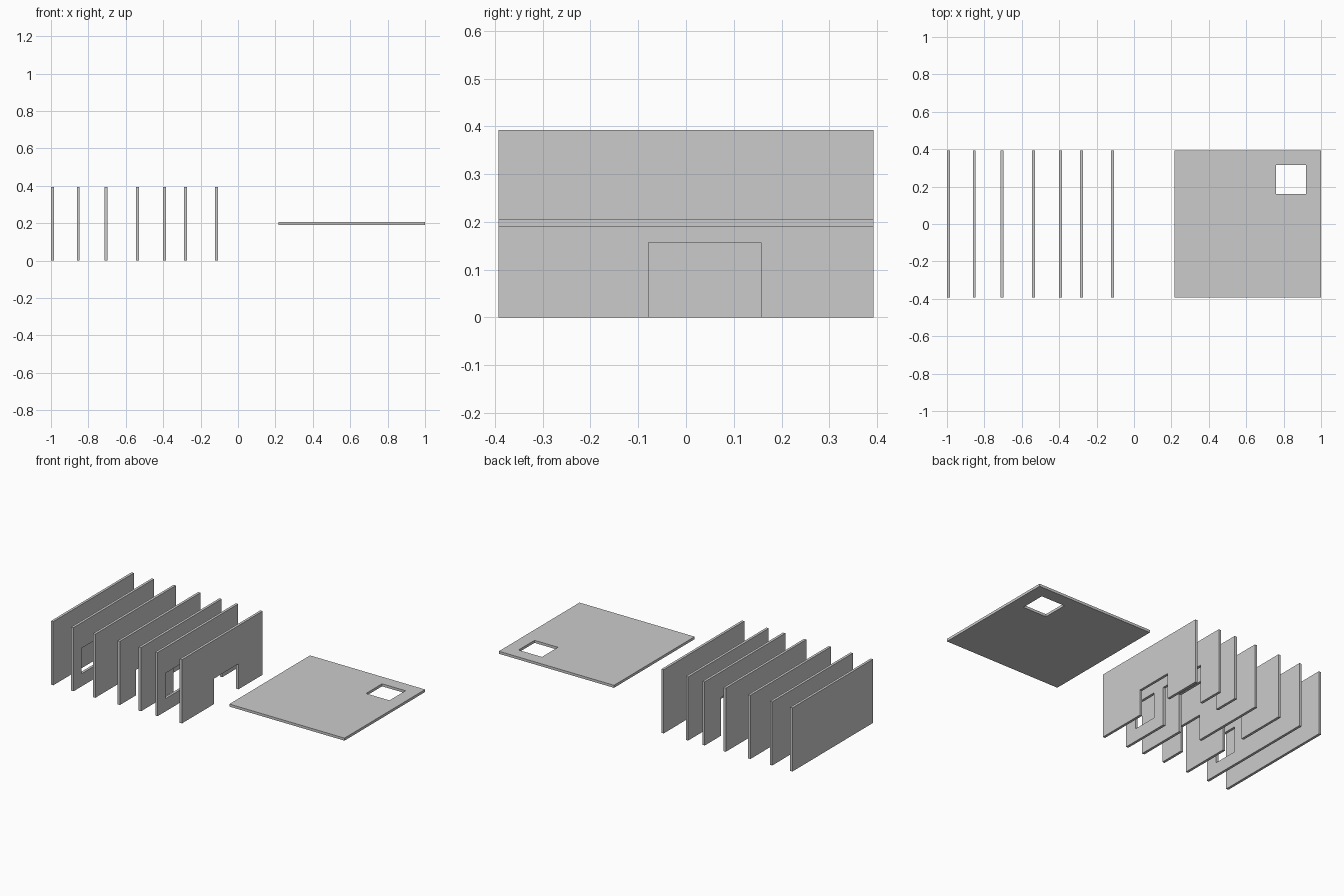
import bpy, bmesh

if "Cube" in bpy.data.objects:
    bpy.data.objects.remove(bpy.data.objects["Cube"])

U = 2 / 127.5          # one grid unit = panel thickness
HALF, H = 0.392, 0.392


def build(name, a_rng, b_rng, c_rng, rects, place):
    """Panel on an a/b grid with rectangular openings, given thickness along c."""
    avals = sorted({*a_rng, *[v for r in rects for v in r[:2]]})
    bvals = sorted({*b_rng, *[v for r in rects for v in r[2:]]})
    bm = bmesh.new()
    for a0, a1 in zip(avals, avals[1:]):
        for b0, b1 in zip(bvals, bvals[1:]):
            am, bmid = (a0 + a1) / 2, (b0 + b1) / 2
            if any(r[0] < am < r[1] and r[2] < bmid < r[3] for r in rects):
                continue
            bm.faces.new([bm.verts.new(place(a, b, c_rng[0]))
                          for a, b in ((a0, b0), (a1, b0), (a1, b1), (a0, b1))])
    bmesh.ops.remove_doubles(bm, verts=bm.verts, dist=1e-5)
    # thicken the sheet
    res = bmesh.ops.extrude_face_region(bm, geom=bm.faces[:], use_keep_orig=True)
    d = [q - p for p, q in zip(place(0, 0, c_rng[0]), place(0, 0, c_rng[1]))]
    bmesh.ops.translate(bm, vec=d, verts=[g for g in res['geom'] if isinstance(g, bmesh.types.BMVert)])
    bmesh.ops.recalc_face_normals(bm, faces=bm.faces)
    bmesh.ops.dissolve_limit(bm, angle_limit=0.01, verts=bm.verts, edges=bm.edges)
    me = bpy.data.meshes.new(name)
    bm.to_mesh(me)
    bm.free()
    ob = bpy.data.objects.new(name, me)
    bpy.context.collection.objects.link(ob)


# openings in units: y0, y1, z0, z1
window = (-20, -10, 5, 15)
tall_gap = (-5, 15, 0, 15)
walls = [
    ("end_wall", -0.992, []),
    ("window_wall", -0.854, [window]),
    ("narrow_door_wall", -0.705, [(-5, 5, 0, 10)]),
    ("side_door_wall", -0.538, [(-15, -5, 0, 10)]),
    ("wide_gap_wall", -0.394, [tall_gap]),
    ("window_and_gap_wall", -0.281, [window, tall_gap]),
    ("entrance_wall", -0.115, [(-5, 10, 0, 10)]),
]
for name, x, holes in walls:
    rects = [tuple(v * U for v in r) for r in holes]
    build(name, (-HALF, HALF), (0, H), (x - U / 2, x + U / 2), rects,
          lambda y, z, x: (x, y, z))

# floor slab with hatch
build("floor_slab", (0.216, 1.0), (-HALF, HALF), (0.19, 0.19 + U),
      [(0.76, 0.92, 0.16, 0.316)], lambda x, y, z: (x, y, z))
